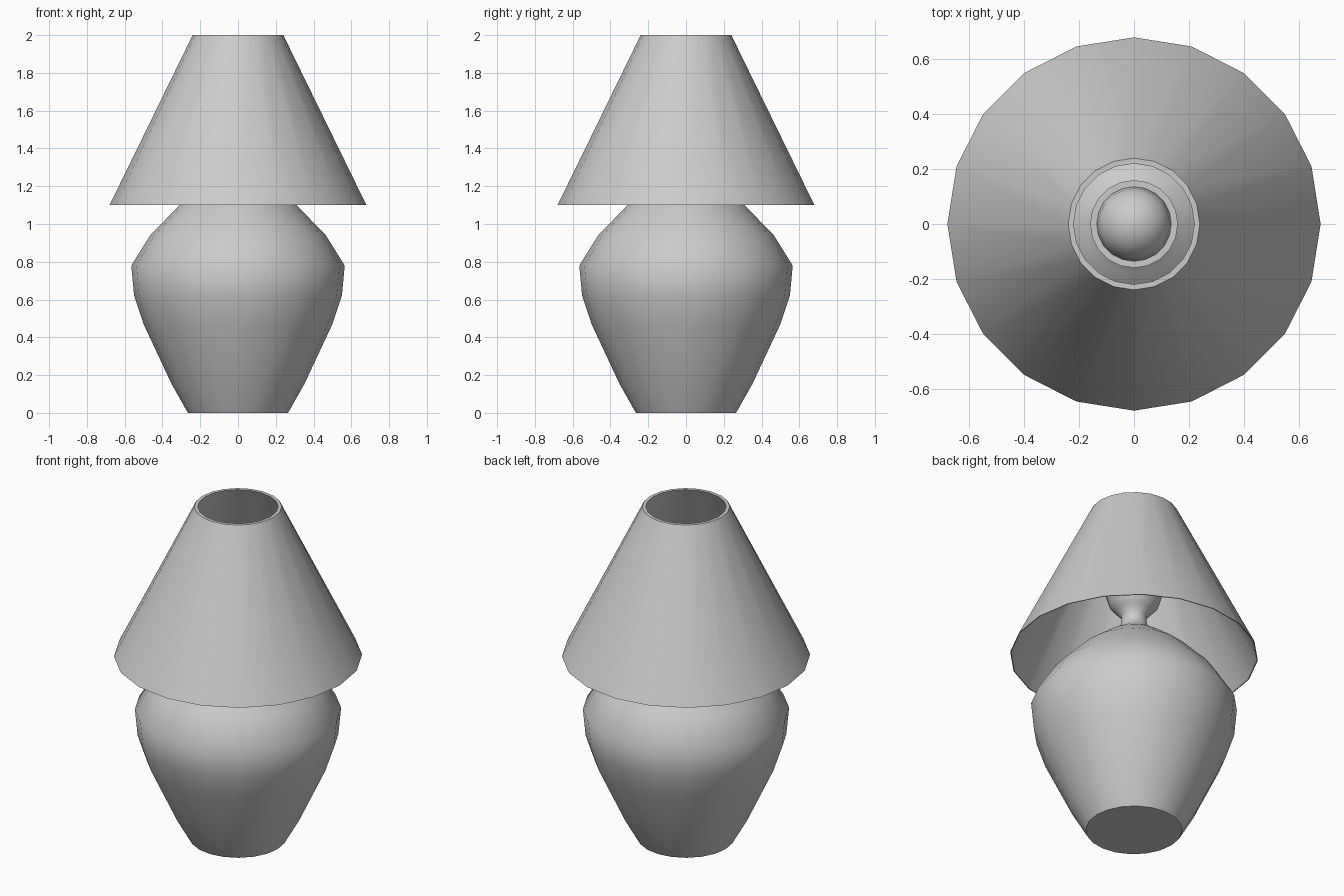
import bpy, bmesh, math

if "Cube" in bpy.data.objects:
    bpy.data.objects.remove(bpy.data.objects["Cube"])

SEGMENTS = 20

grey = bpy.data.materials.new("light_grey")
grey.use_nodes = True
colour = (0.6, 0.6, 0.6, 1)
grey.diffuse_color = colour
grey.node_tree.nodes["Principled BSDF"].inputs["Base Color"].default_value = colour


def lathe(name, profile, closed=False):
    """Spin a (radius, height) profile about z; points at radius 0 become poles."""
    bm = bmesh.new()
    verts = [bm.verts.new((r, 0, z)) for r, z in profile]
    edges = [bm.edges.new(pair) for pair in zip(verts, verts[1:])]
    if closed:
        edges.append(bm.edges.new((verts[-1], verts[0])))
    bmesh.ops.spin(bm, geom=verts + edges, cent=(0, 0, 0), axis=(0, 0, 1),
                   angle=math.tau, steps=SEGMENTS, use_duplicate=False)
    bmesh.ops.remove_doubles(bm, verts=bm.verts, dist=0.0005)
    bmesh.ops.recalc_face_normals(bm, faces=bm.faces)
    mesh = bpy.data.meshes.new(name)
    bm.to_mesh(mesh)
    bm.free()
    mesh.materials.append(grey)
    obj = bpy.data.objects.new(name, mesh)
    bpy.context.collection.objects.link(obj)
    bpy.ops.object.select_all(action='DESELECT')
    obj.select_set(True)
    bpy.context.view_layer.objects.active = obj
    bpy.ops.object.shade_smooth_by_angle(angle=math.radians(50))
    return obj


# Urn-shaped body with a closed foot, narrow neck and flared bulb cup
lathe("lamp_base", [
    (0, 0), (0.265, 0), (0.35, 0.15), (0.5, 0.47), (0.55, 0.62), (0.565, 0.78),
    (0.465, 0.94), (0.31, 1.1), (0.18, 1.2), (0.09, 1.26), (0.07, 1.3),
    (0.07, 1.35), (0.1, 1.38), (0.135, 1.42), (0.16, 1.5), (0, 1.5)])

# Round bulb resting in the cup
BULB_RADIUS, BULB_HEIGHT, RINGS = 0.136, 1.5, 10
lathe("bulb", [(BULB_RADIUS * math.sin(math.pi * i / RINGS),
                BULB_HEIGHT - BULB_RADIUS * math.cos(math.pi * i / RINGS))
               for i in range(RINGS + 1)])

# Open conical shade, its wall tapering to a thin lower edge
lathe("lampshade", [(0.68, 1.1), (0.24, 2), (0.22, 2), (0.675, 1.1)], closed=True)
